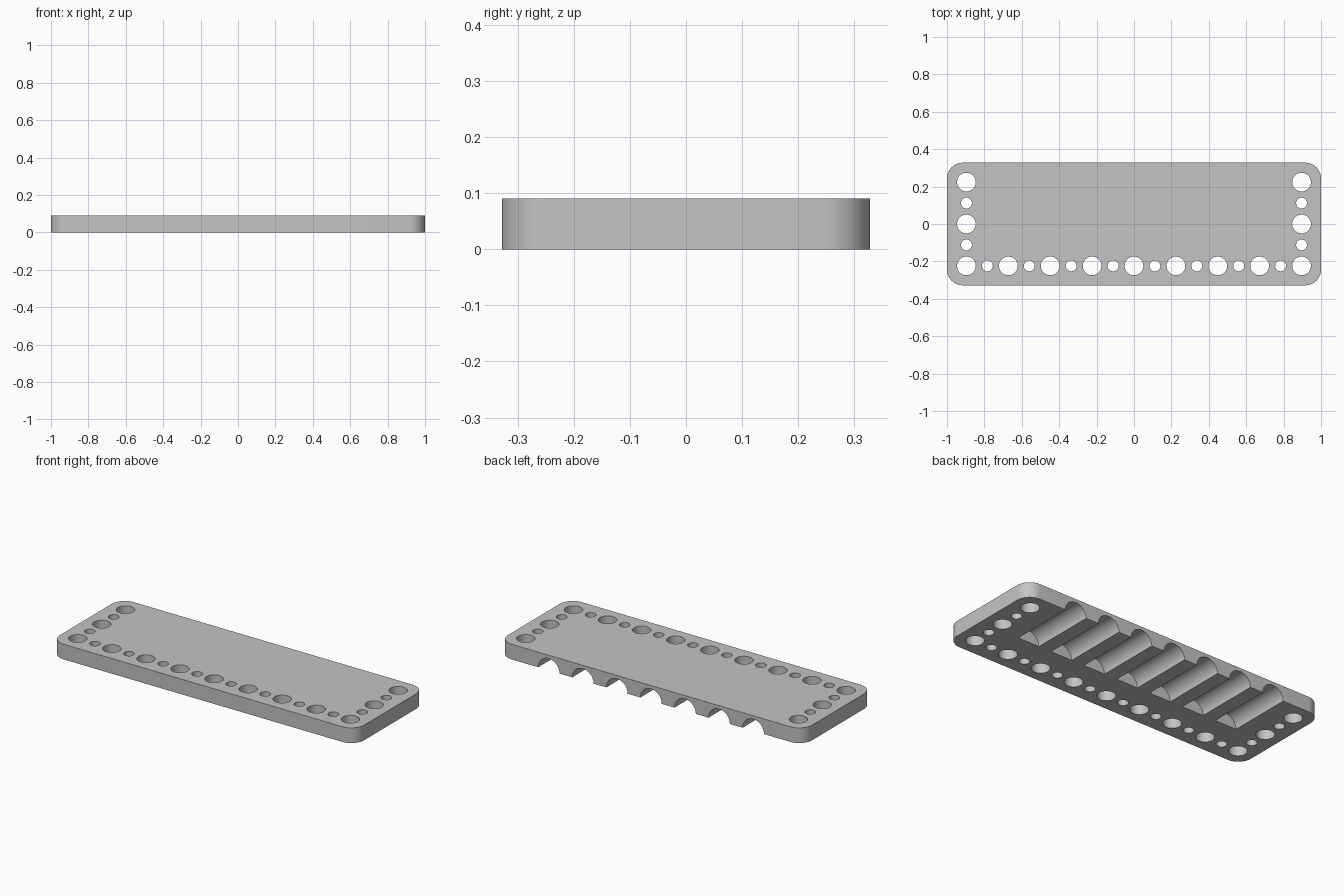
import bpy, bmesh
from math import cos, sin, pi, radians
from mathutils import Matrix

cube = bpy.data.objects.get("Cube")
if cube:
    bpy.data.objects.remove(cube, do_unlink=True)

HALF_X, HALF_Y, HEIGHT, CORNER = 1.0, 0.328, 0.09, 0.085
PITCH = 0.224
BIG_R, SMALL_R, GROOVE_R = 0.05, 0.029, 0.07
GROOVE_START = -0.056

grey = bpy.data.materials.new("plain grey")
grey.use_nodes = True
grey.diffuse_color = (0.55, 0.55, 0.55, 1)
grey.node_tree.nodes["Principled BSDF"].inputs["Base Color"].default_value = grey.diffuse_color


def make_object(name, bm):
    bmesh.ops.recalc_face_normals(bm, faces=bm.faces)
    mesh = bpy.data.meshes.new(name)
    bm.to_mesh(mesh)
    bm.free()
    mesh.materials.append(grey)
    obj = bpy.data.objects.new(name, mesh)
    bpy.context.collection.objects.link(obj)
    return obj


def add_cylinder(bm, radius, length, matrix, segments=48):
    bmesh.ops.create_cone(bm, cap_ends=True, segments=segments, radius1=radius,
                          radius2=radius, depth=length, matrix=matrix)


# Plate: rounded rectangle pulled up
bm = bmesh.new()
outline = []
for i, (sx, sy) in enumerate([(1, 1), (-1, 1), (-1, -1), (1, -1)]):
    for k in range(13):
        a = (i + k / 12) * pi / 2
        outline.append(bm.verts.new((sx * (HALF_X - CORNER) + CORNER * cos(a),
                                     sy * (HALF_Y - CORNER) + CORNER * sin(a), 0)))
base = bm.faces.new(outline)
pulled = bmesh.ops.extrude_face_region(bm, geom=[base])["geom"]
bmesh.ops.translate(bm, vec=(0, 0, HEIGHT),
                    verts=[v for v in pulled if isinstance(v, bmesh.types.BMVert)])
plate = make_object("plate", bm)

# Holes: alternating large and small, along the front and up both ends
spots = [(i * PITCH / 2, -PITCH, i) for i in range(-8, 9)]
spots += [(s * 4 * PITCH, j * PITCH / 2, j) for s in (-1, 1) for j in range(-1, 3)]
bm = bmesh.new()
for x, y, step in spots:
    add_cylinder(bm, SMALL_R if step % 2 else BIG_R, HEIGHT * 3,
                 Matrix.Translation((x, y, HEIGHT / 2)))

# Grooves: half-round channels under the plate, open at the back
length = HALF_Y + 0.1 - GROOVE_START
for i in range(-3, 4):
    add_cylinder(bm, GROOVE_R, length,
                 Matrix.Translation((i * PITCH, GROOVE_START + length / 2, 0))
                 @ Matrix.Rotation(pi / 2, 4, "X"), 64)
cutter = make_object("hole_and_groove_cutter", bm)
cutter.hide_render = True

# Cut the plate and drop the cutter
cut = plate.modifiers.new("cut", "BOOLEAN")
cut.operation = "DIFFERENCE"
cut.solver = "EXACT"
cut.object = cutter
bpy.ops.object.select_all(action="DESELECT")
plate.select_set(True)
bpy.context.view_layer.objects.active = plate
bpy.ops.object.modifier_apply(modifier="cut")
bpy.data.objects.remove(cutter, do_unlink=True)
bpy.ops.object.shade_smooth_by_angle(angle=radians(30))
